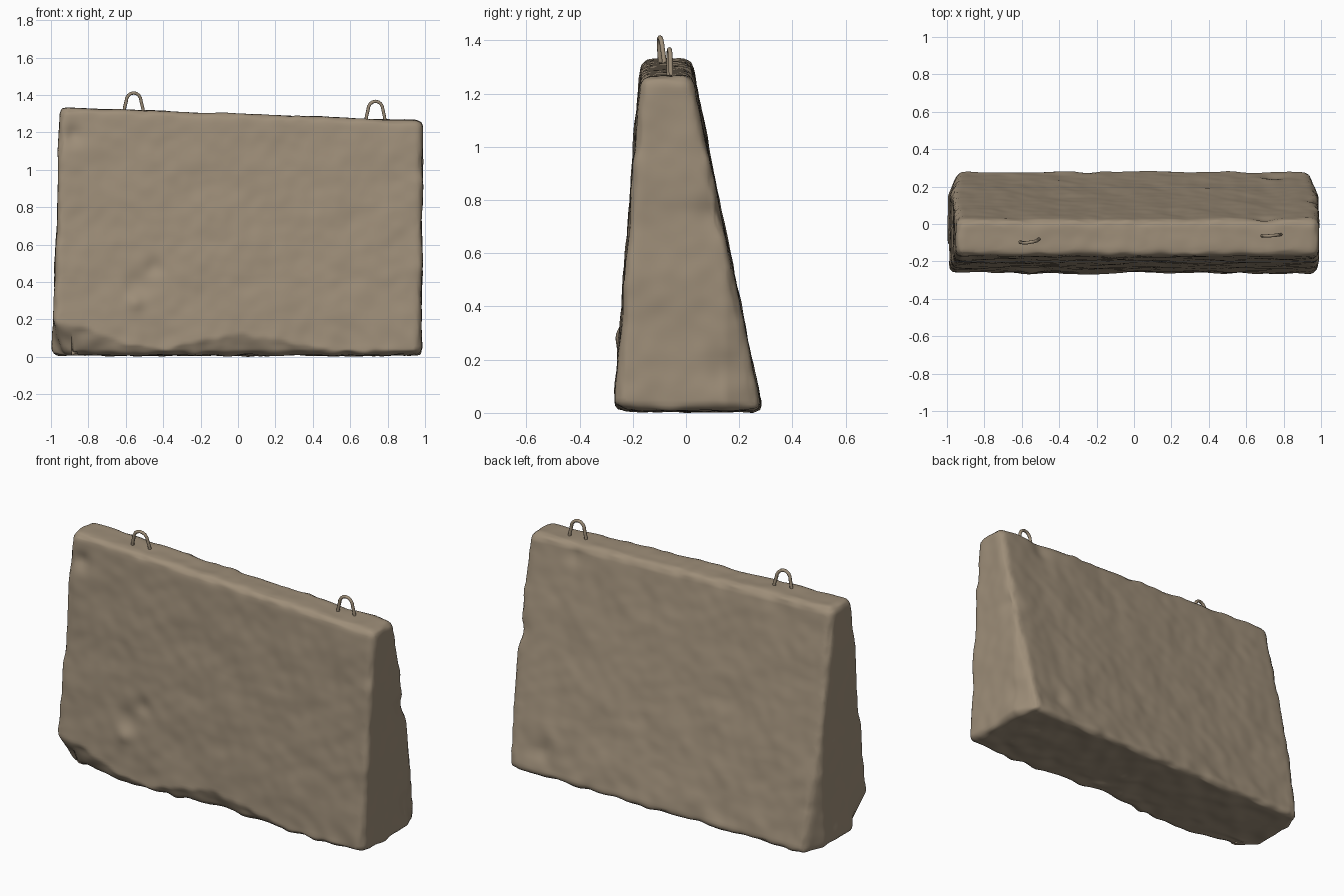
import bpy, bmesh, math
from mathutils import Vector, noise

if "Cube" in bpy.data.objects:
    bpy.data.objects.remove(bpy.data.objects["Cube"])


def make_material(name, colour):
    mat = bpy.data.materials.new(name)
    mat.use_nodes = True
    mat.diffuse_color = colour
    bsdf = mat.node_tree.nodes["Principled BSDF"]
    bsdf.inputs["Base Color"].default_value = colour
    bsdf.inputs["Roughness"].default_value = 0.9
    return mat


concrete = make_material("weathered concrete", (0.34, 0.27, 0.19, 1))


def add_object(name, mesh):
    obj = bpy.data.objects.new(name, mesh)
    bpy.context.collection.objects.link(obj)
    return obj


# Tapered block: a cube whose corners follow the leaning end profile
bm = bmesh.new()
bmesh.ops.create_cube(bm, size=2)
for v in bm.verts:
    left, back, top = v.co.x > 0, v.co.y > 0, v.co.z > 0
    if top:
        x, z = (0.99, 1.255) if left else (-0.95, 1.325)
        y = 0.02 if back else -0.17
    else:
        x, z = (0.98, 0.0) if left else (-0.995, 0.0)
        y = 0.285 if back else -0.27
    v.co = (x, y, z)

# Worn edges, more rounded along the bottom and the back corners
bottom = [e for e in bm.edges if all(v.co.z < 0.1 for v in e.verts)]
others = [e for e in bm.edges if e not in bottom]
bmesh.ops.bevel(bm, geom=others, offset=0.035, segments=3, profile=0.5,
                affect='EDGES')
rim = [e for e in bm.edges if all(v.co.z < 0.1 for v in e.verts)]
bmesh.ops.bevel(bm, geom=rim, offset=0.03, segments=2, profile=0.5,
                affect='EDGES')
mesh = bpy.data.meshes.new("block")
bm.to_mesh(mesh)
bm.free()
block = add_object("concrete_block", mesh)

# Even mesh dense enough for the rough surface
remesh = block.modifiers.new("remesh", 'REMESH')
remesh.mode = 'VOXEL'
remesh.voxel_size = 0.014
graph = bpy.context.evaluated_depsgraph_get()
rough = bpy.data.meshes.new_from_object(block.evaluated_get(graph))
block.modifiers.clear()
block.data = rough
rough.name = "concrete_block"

# Height of the broken lower front edge along x
CHIP = [(-1.05, 0.20), (-0.85, 0.15), (-0.6, 0.06), (-0.35, 0.03), (-0.2, 0.08),
        (0.0, 0.11), (0.3, 0.07), (0.5, 0.02), (1.05, 0.03)]
# Dents: centre, radius, depth
DENTS = [((-0.88, -0.18, 1.18), 0.05, 0.022), ((-0.53, -0.25, 0.38), 0.07, 0.018),
         ((-0.45, -0.24, 0.47), 0.05, 0.014), ((-0.55, -0.26, 0.28), 0.04, -0.012),
         ((0.99, 0.1, 0.73), 0.06, 0.015), ((0.98, 0.15, 0.15), 0.07, 0.015),
         ((0.75, 0.26, 0.14), 0.06, 0.015), ((0.7, 0.03, 1.2), 0.05, 0.012)]


def chip_height(x):
    for (x0, h0), (x1, h1) in zip(CHIP, CHIP[1:]):
        if x0 <= x <= x1:
            return h0 + (h1 - h0) * (x - x0) / (x1 - x0)
    return 0.03


normals = [v.normal.copy() for v in rough.vertices]
for v, n in zip(rough.vertices, normals):
    p = v.co.copy()
    push = 0.007 * noise.noise(p * 5) + 0.003 * noise.noise(p * 14)
    # Edges are more ragged than the flat faces
    edge = 1 - max(abs(c) for c in n)
    push += 0.035 * min(edge, 0.3) * noise.noise(p * 11 + Vector((3, 1, 7)))
    low = max(0, 1 - p.z / 0.2)
    push += 0.01 * low * noise.noise(p * 9)
    for centre, radius, depth in DENTS:
        d = (p - Vector(centre)).length / radius
        push -= depth * math.exp(-d * d)
    v.co = p + n * push
    # Broken front edge
    h = chip_height(p.x) + 0.02 * noise.noise(p * 12)
    if p.y < -0.1 and p.z < h:
        fade = min(1, (-0.1 - p.y) / 0.12)
        v.co.y += fade * 0.5 * (h - p.z)
        if p.x < -0.9:
            v.co.x += 0.3 * fade * (h - p.z)
    # Broken back corners
    if p.y > 0.15 and abs(p.x) > 0.88:
        v.co.x -= math.copysign(0.35 * (p.y - 0.15) * (abs(p.x) - 0.88) / 0.1, p.x)

floor = min(v.co.z for v in rough.vertices)
for v in rough.vertices:
    v.co.z -= floor
rough.materials.clear()
rough.materials.append(concrete)
rough.shade_smooth()


# Lifting loops: bent bars set into the top
def lifting_loop(name, x, y, base, apex, turn, lean):
    curve = bpy.data.curves.new(name, 'CURVE')
    curve.dimensions = '3D'
    curve.bevel_depth = 0.009
    curve.bevel_resolution = 2
    curve.use_fill_caps = True
    path = [(-0.053, base - 0.04), (-0.049, base + 0.02)]
    spring = apex - 0.055
    for i in range(9):
        a = math.pi * (1 - i / 8)
        path.append((0.04 * math.cos(a), spring + 0.046 * math.sin(a)))
    path += [(0.049, base + 0.02), (0.053, base - 0.04)]
    spline = curve.splines.new('POLY')
    spline.points.add(len(path) - 1)
    for point, (dx, z) in zip(spline.points, path):
        point.co = (x + dx, y + turn * dx - lean * (z - base), z, 1)
    source = bpy.data.objects.new(name + "_path", curve)
    bpy.context.collection.objects.link(source)
    graph = bpy.context.evaluated_depsgraph_get()
    bar = bpy.data.meshes.new_from_object(source.evaluated_get(graph))
    bpy.data.objects.remove(source)
    bar.materials.clear()
    bar.materials.append(concrete)
    bar.shade_smooth()
    add_object(name, bar)


lifting_loop("right_lifting_loop", -0.558, -0.088, 1.31, 1.42, 0.15, 0.1)
lifting_loop("left_lifting_loop", 0.735, -0.06, 1.26, 1.375, 0.08, 0.02)
